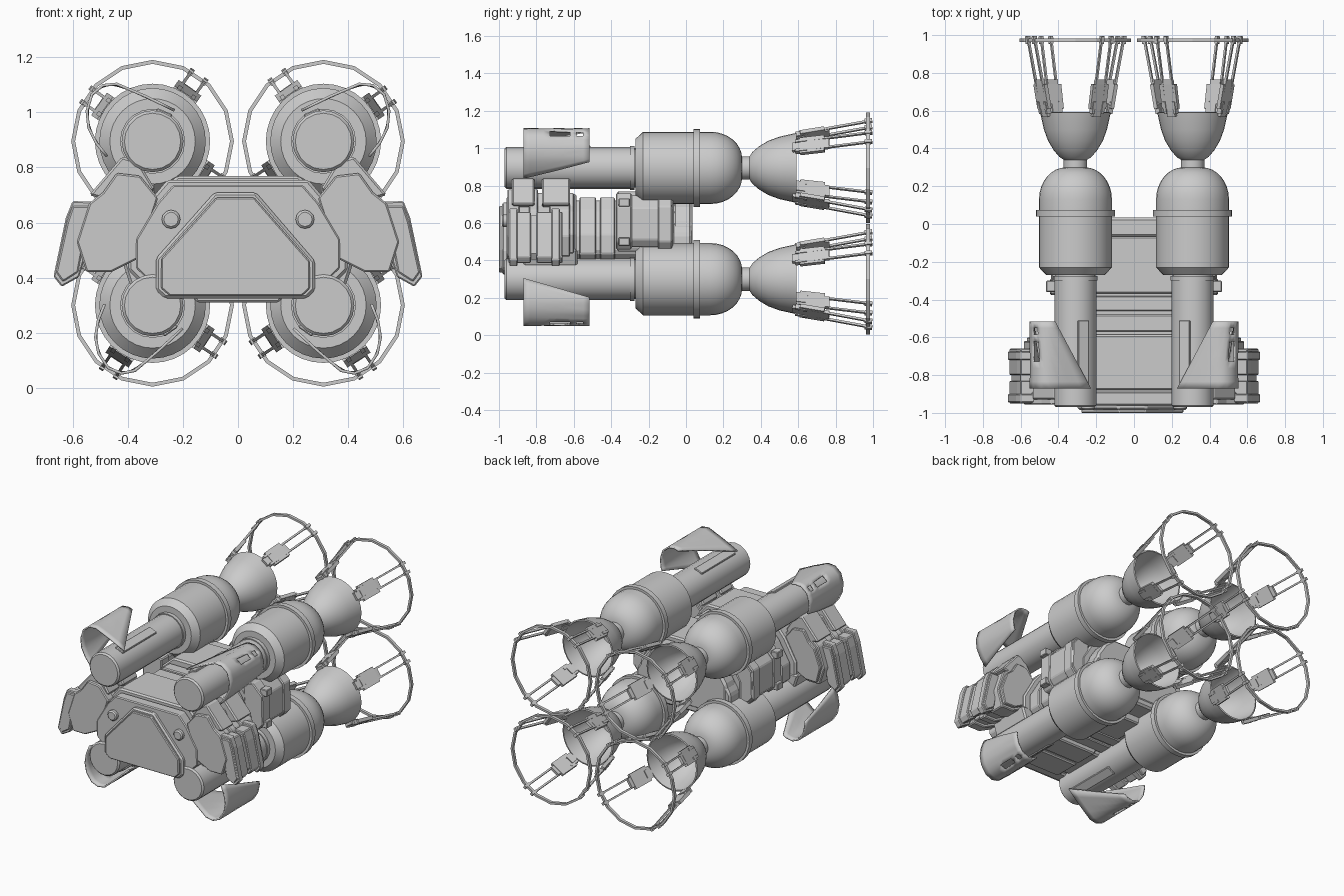
import bpy, bmesh
from math import sin, cos, pi, radians
from mathutils import Vector, Matrix

if "Cube" in bpy.data.objects:
    bpy.data.objects.remove(bpy.data.objects["Cube"])


def finish(name, bm, smooth=None, bevel=0):
    bmesh.ops.recalc_face_normals(bm, faces=bm.faces)
    me = bpy.data.meshes.new(name)
    bm.to_mesh(me)
    bm.free()
    ob = bpy.data.objects.new(name, me)
    bpy.context.collection.objects.link(ob)
    if bevel:
        m = ob.modifiers.new("bevel", 'BEVEL')
        m.width, m.segments, m.limit_method = bevel, 1, 'ANGLE'
    if smooth:
        bpy.ops.object.select_all(action='DESELECT')
        bpy.context.view_layer.objects.active = ob
        ob.select_set(True)
        bpy.ops.object.shade_smooth_by_angle(angle=radians(smooth))
    return ob


def prism(name, pts, spans, bevel=0):
    # extrude an x/z outline along y, once per span
    bm = bmesh.new()
    for y0, y1 in spans:
        a = [bm.verts.new((x, y0, z)) for x, z in pts]
        b = [bm.verts.new((x, y1, z)) for x, z in pts]
        bm.faces.new(a)
        bm.faces.new(b[::-1])
        for i in range(len(pts)):
            j = (i + 1) % len(pts)
            bm.faces.new((a[i], b[i], b[j], a[j]))
    return finish(name, bm, bevel=bevel)


def grown(pts, d):
    # push an outline away from its middle
    c = sum((Vector(p) for p in pts), Vector((0, 0))) / len(pts)
    return [tuple(Vector(p) + (Vector(p) - c).normalized() * d) for p in pts]


def lathe(name, prof, sides, cx, cz, smooth=35, closed=False):
    # spin a (y, radius) profile around an axis parallel to y
    bm = bmesh.new()
    rings = []
    for y, r in prof:
        if r == 0:
            rings.append([bm.verts.new((cx, y, cz))] * sides)
        else:
            rings.append([bm.verts.new((cx + r * cos(2 * pi * i / sides), y,
                                        cz + r * sin(2 * pi * i / sides))) for i in range(sides)])
    n = len(rings)
    for k in range(n if closed else n - 1):
        a, b = rings[k], rings[(k + 1) % n]
        for i in range(sides):
            j = (i + 1) % sides
            bm.faces.new(list(dict.fromkeys((a[i], a[j], b[j], b[i]))))
    return finish(name, bm, smooth)


def beam(bm, p0, p1, side, w, h):
    # box running from p0 to p1, w wide along side
    p0, p1 = Vector(p0), Vector(p1)
    d = p1 - p0
    s = Vector(side).normalized()
    n = d.cross(s).normalized()
    m = Matrix((s * w, d, n * h)).transposed().to_4x4()
    m.translation = (p0 + p1) / 2
    bmesh.ops.create_cube(bm, size=1, matrix=m)


def both(pts, s):
    return [(x * s, z) for x, z in pts]


# guard cross-section: leaves the tube, runs straight, then hooks round the outside
HOOK = [Vector(p) for p in ((-0.08, 0.112), (0.025, 0.163), (0.13, 0.208), (0.18, 0.203), (0.22, 0.17),
                            (0.238, 0.11), (0.232, 0.05), (0.205, -0.005), (0.165, -0.055))]


def hook(u):
    k = min(int(u), len(HOOK) - 2)
    return HOOK[k].lerp(HOOK[k + 1], u - k)


def shield(name, cx, cz, sx, sz, turn):
    # swept guard with slots along its shoulder
    bm = bmesh.new()
    rows, cols, grid = 10, 16, []
    rot = Matrix.Rotation(radians(turn), 2)
    for i in range(rows + 1):
        t = i / rows
        u0, u1 = 1.8 * t, 8 - 1.7 * t
        row = []
        for j in range(cols + 1):
            p = rot @ hook(u0 + (u1 - u0) * j / cols)
            row.append(bm.verts.new((cx + sx * p.x, -0.87 + 0.355 * t, cz + sz * p.y)))
        grid.append(row)
    for i in range(rows):
        for j in range(cols):
            if i in (4, 5, 6, 8) and j in (6, 7):
                continue
            bm.faces.new((grid[i][j], grid[i + 1][j], grid[i + 1][j + 1], grid[i][j + 1]))
    ob = finish(name, bm, 35)
    m = ob.modifiers.new("thickness", 'SOLIDIFY')
    m.thickness, m.offset = 0.01, 0


# four thrusters
for sx, side in ((1, "right"), (-1, "left")):
    for sz, lvl, cz in ((1, "upper", 0.895), (-1, "lower", 0.30)):
        tag = f"{lvl}_{side}"
        cx = 0.31 * sx
        # front tube with chamfered cap and rear collar
        lathe("tube_" + tag, [(-0.97, 0), (-0.97, 0.102), (-0.96, 0.112), (-0.30, 0.112),
                              (-0.30, 0.118), (-0.275, 0.118), (-0.275, 0.105), (-0.24, 0.105)],
              20, cx, cz)
        # domed tank with band, then neck
        dome = [(0.13 + 0.17 * sin(a * pi / 16), 0.05 + 0.143 * cos(a * pi / 16)) for a in range(9)]
        lathe("tank_" + tag, [(-0.27, 0), (-0.27, 0.155), (-0.23, 0.193), (0.04, 0.193), (0.04, 0.209),
                              (0.075, 0.209), (0.075, 0.193)] + dome +
              [(0.30, 0.062), (0.35, 0.062), (0.35, 0)], 32, cx, cz)
        # open bell nozzle with inner wall
        bell = [(0.34, 0.062), (0.355, 0.085), (0.39, 0.115), (0.44, 0.145), (0.50, 0.167), (0.59, 0.187)]
        lathe("nozzle_" + tag, bell + [(y + 0.002, r - 0.009) for y, r in bell[::-1]] + [(0.36, 0)],
              32, cx, cz)
        # thin stabiliser ring
        lathe("ring_" + tag, [(0.963, 0.281), (0.963, 0.295), (0.983, 0.295), (0.983, 0.281)],
              16, cx, cz, smooth=None, closed=True)
        # four strut assemblies per ring
        bm = bmesh.new()
        for ang in (35, 125, 213, 303):
            a = radians(ang)
            rad = Vector((sx * cos(a), 0, sin(a)))
            tan = Vector((-sx * sin(a), 0, cos(a)))
            c = Vector((cx, 0, cz))

            def P(r, y, t=0):
                return c + rad * r + tan * t + Vector((0, y, 0))
            beam(bm, P(0.186, 0.57), P(0.2, 0.635), tan, 0.05, 0.025)
            beam(bm, P(0.20, 0.61), P(0.226, 0.74), tan, 0.10, 0.022)
            beam(bm, P(0.225, 0.73), P(0.230, 0.765), tan, 0.065, 0.018)
            for t in (-0.03, 0.03):
                beam(bm, P(0.195, 0.585, t), P(0.21, 0.65, t), tan, 0.016, 0.028)
                beam(bm, P(0.21, 0.64, t), P(0.286, 0.985, t), tan, 0.011, 0.013)
                beam(bm, P(0.283, 0.955, t), P(0.288, 0.995, t), tan, 0.018, 0.022)
        finish("struts_" + tag, bm)
        shield("shield_" + tag, cx, cz, sx, sz, 0 if sz > 0 else 17)
        # guard mounting rail along the tube
        bm = bmesh.new()
        a = radians(112 if sz > 0 else 125)
        n = Vector((sx * cos(a), 0, sz * sin(a)))
        o = Vector((cx, 0, cz)) + n * 0.11
        beam(bm, o + Vector((0, -0.87, 0)), o + Vector((0, -0.51, 0)), (-n.z, 0, n.x), 0.06, 0.016)
        finish("tube_rail_" + tag, bm, bevel=0.004)

# central body in stepped segments
hull = [(-0.25, 0.75), (0.25, 0.75), (0.31, 0.68), (0.39, 0.54), (0.39, 0.43), (0.29, 0.33),
        (-0.29, 0.33), (-0.39, 0.43), (-0.39, 0.54), (-0.31, 0.68)]
prism("hull_core", grown(hull, -0.045), [(-0.95, 0.03)], 0.012)
prism("hull_segments", grown(hull, -0.02), [(-0.96, -0.89), (-0.57, -0.48), (-0.46, -0.38)], 0.006)
prism("hull_front_block", grown(hull, 0.008), [(-0.88, -0.585)], 0.01)
rear = [(-0.22, 0.77), (0.22, 0.77), (0.30, 0.70), (0.36, 0.60), (0.36, 0.46), (0.24, 0.36),
        (-0.24, 0.36), (-0.36, 0.46), (-0.36, 0.60), (-0.30, 0.70)]
prism("hull_rear_block", rear, [(-0.37, -0.065)], 0.01)
prism("hull_tail", grown(rear, -0.04), [(-0.07, 0.035)], 0.015)

# nose plate with bevelled rim
nose = [(-0.265, 0.325), (0.25, 0.325), (0.28, 0.355), (0.28, 0.46), (0.065, 0.71),
        (-0.085, 0.71), (-0.298, 0.47), (-0.298, 0.355)]
prism("nose_plate", nose, [(-0.985, -0.90)], 0.01)
prism("nose_panel", grown(nose, -0.02), [(-1.0, -0.98)], 0.005)

# underside panels
prism("belly_panels", [(-0.15, 0.31), (0.15, 0.31), (0.18, 0.37), (-0.18, 0.37)],
      [(-0.92, -0.74), (-0.72, -0.56), (-0.34, -0.10)], 0.008)

# round nose pegs, side armour, brackets and clamps on both sides
for s, side in ((1, "right"), (-1, "left")):
    lathe("nose_peg_" + side, [(-0.985, 0), (-0.985, 0.026), (-0.977, 0.034), (-0.93, 0.034)],
          12, 0.243 * s, 0.612)
    inner = both([(0.29, 0.69), (0.355, 0.77), (0.44, 0.78), (0.49, 0.71), (0.54, 0.67),
                  (0.585, 0.53), (0.55, 0.42), (0.46, 0.42), (0.36, 0.47)], s)
    prism("armour_core_" + side, grown(inner, -0.02), [(-0.94, -0.60)], 0.005)
    prism("armour_ribs_" + side, inner, [(-0.955, -0.89), (-0.84, -0.79), (-0.73, -0.62)], 0.006)
    outer = both([(0.53, 0.66), (0.60, 0.66), (0.62, 0.60), (0.66, 0.42), (0.635, 0.385),
                  (0.58, 0.42), (0.565, 0.50)], s)
    prism("outer_plate_" + side, outer, [(-0.95, -0.83), (-0.80, -0.66)], 0.005)
    prism("outer_plate_core_" + side, grown(outer, -0.02), [(-0.92, -0.66)])
    prism("outer_plate_bands_" + side, grown(outer, 0.018), [(-0.945, -0.90), (-0.72, -0.675)], 0.005)
    # arms reaching the upper and lower tubes
    prism("upper_arm_" + side, both([(0.30, 0.72), (0.36, 0.82), (0.42, 0.84), (0.48, 0.77),
                                     (0.54, 0.70), (0.40, 0.66)], s), [(-0.93, -0.81), (-0.77, -0.62)], 0.008)
    prism("lower_arm_" + side, both([(0.28, 0.46), (0.42, 0.46), (0.39, 0.37), (0.32, 0.36)], s),
          [(-0.87, -0.58)], 0.01)
    # rear clamps
    clamp = both([(0.30, 0.74), (0.37, 0.76), (0.44, 0.69), (0.445, 0.50), (0.41, 0.46), (0.32, 0.46)], s)
    prism("clamp_core_" + side, grown(clamp, -0.012), [(-0.375, -0.07)], 0.006)
    prism("clamp_bands_" + side, clamp, [(-0.375, -0.29), (-0.15, -0.075)], 0.006)
    bm = bmesh.new()
    for z in (0.50, 0.71):
        beam(bm, (0.44 * s, -0.36, z), (0.44 * s, -0.30, z), (0, 0, 1), 0.045, 0.05)
    finish("clamp_bolts_" + side, bm, bevel=0.004)
